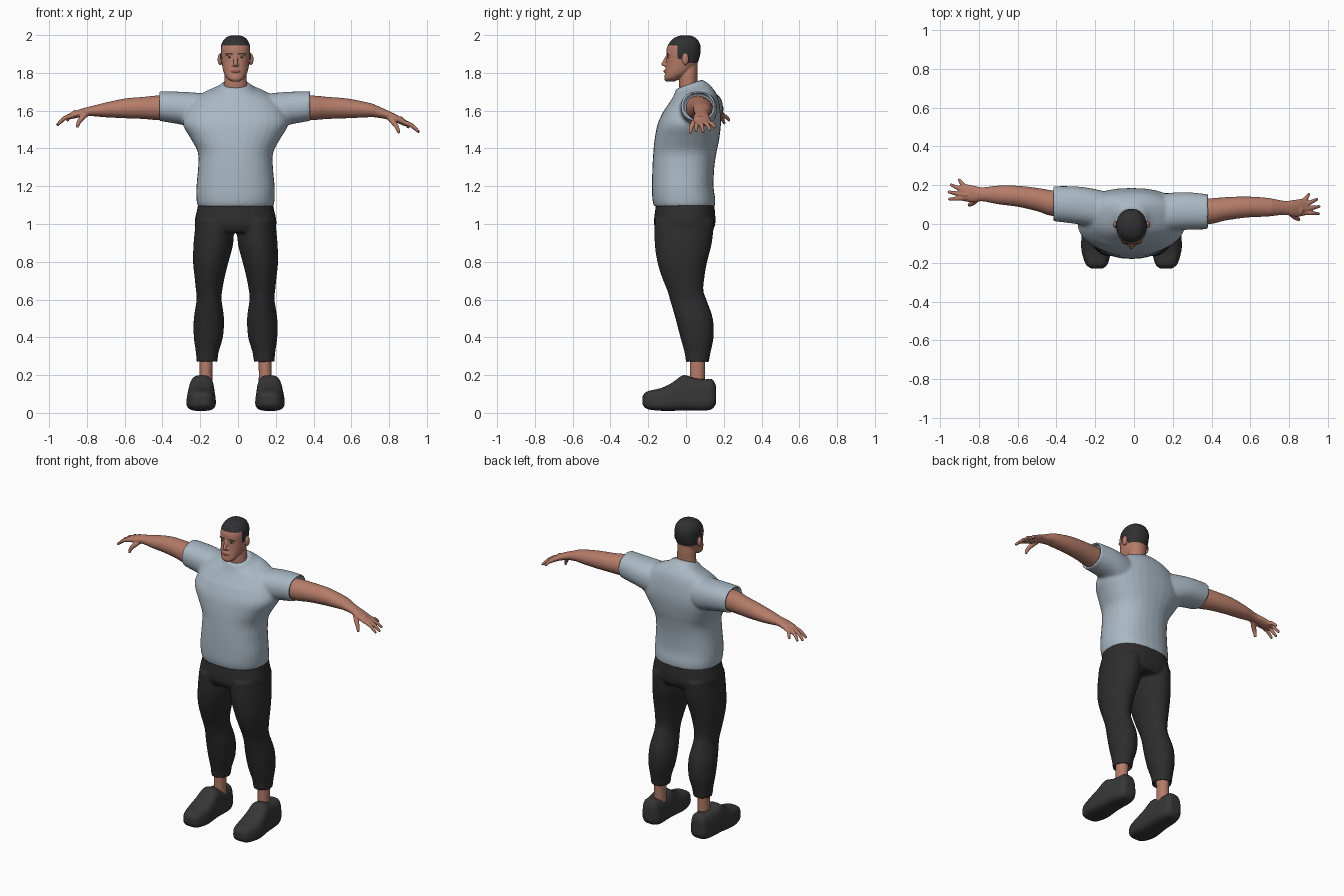
import bpy, bmesh, math
from mathutils import Vector, Matrix

cube = bpy.data.objects.get("Cube")
if cube:
    bpy.data.objects.remove(cube)

MID = -0.013  # the body's centre line
AXES = {"x": lambda t, u, v: Vector((t, u, v)),
        "y": lambda t, u, v: Vector((u, t, v)),
        "z": lambda t, u, v: Vector((u, v, t))}


def material(name, r, g, b):
    mat = bpy.data.materials.new(name)
    mat.use_nodes = True
    mat.diffuse_color = (r, g, b, 1)
    bsdf = mat.node_tree.nodes["Principled BSDF"]
    bsdf.inputs["Base Color"].default_value = (r, g, b, 1)
    bsdf.inputs["Roughness"].default_value = 0.8
    return mat


skin = material("skin brown", 0.46, 0.2, 0.14)
shirt_blue = material("shirt pale blue", 0.40, 0.48, 0.55)
trouser_black = material("trouser black", 0.026, 0.026, 0.026)
shoe_grey = material("shoe dark grey", 0.037, 0.037, 0.037)
hair_black = material("hair black", 0.03, 0.03, 0.032)
lip = material("lip brown", 0.33, 0.12, 0.09)
eye_white = material("eye white", 0.5, 0.45, 0.42)
iris_brown = material("iris brown", 0.03, 0.015, 0.01)


def catmull(rows, steps):
    """Smoothly interpolate between rows of numbers."""
    out = []
    for i in range(len(rows) - 1):
        a, b, c, d = (rows[max(0, min(len(rows) - 1, i + k))] for k in (-1, 0, 1, 2))
        for s in range(steps):
            t = s / steps
            out.append([q + 0.5 * t * (r - p + t * (2*p - 5*q + 4*r - w + t * (3*(q - r) + w - p)))
                        for p, q, r, w in zip(a, b, c, d)])
    return out + [list(rows[-1])]


def skin_rings(bm, rings, place):
    """Bridge rings of points and close both ends."""
    loops = [[bm.verts.new(place(p) if place else p) for p in ring] for ring in rings]
    n = len(loops[0])
    for a, b in zip(loops, loops[1:]):
        for i in range(n):
            j = (i + 1) % n
            bm.faces.new((a[i], a[j], b[j], b[i]))
    bm.faces.new(loops[0])
    bm.faces.new(loops[-1])


def loft(bm, rows, axis="z", power=2.0, cuff=0, place=None, n=32):
    """Rows: position, centre, half width, low edge, high edge."""
    rings = []
    for t, c, r, lo, hi in catmull(rows, 4):
        ring = []
        for i in range(n):
            a = math.tau * i / n
            u, v = (math.copysign(abs(f) ** (2 / power), f) for f in (math.cos(a), math.sin(a)))
            ring.append(AXES[axis](t, c + r * u, (lo + hi) / 2 + v * (hi - lo) / 2))
        rings.append(ring)
    if cuff:  # turn the open end inwards
        end = rings[-1]
        centre = sum(end, Vector()) / n
        back = AXES[axis](math.copysign(cuff, rows[0][0] - rows[-1][0]), 0, 0)
        inner = [centre + (p - centre) * 0.86 for p in end]
        rings += [inner, [p + back for p in inner]]
    skin_rings(bm, rings, place)


def tube(bm, points, radii, place=None, n=12):
    """Tapered round tube through a few points."""
    rows = catmull([(*p, r) for p, r in zip(points, radii)], 4)
    path = [Vector(r[:3]) for r in rows]
    rings = []
    for i, p in enumerate(path):
        along = path[min(i + 1, len(path) - 1)] - path[max(i - 1, 0)]
        turn = along.to_track_quat("Z", "Y")
        rings.append([p + turn @ Vector((math.cos(math.tau * k / n), math.sin(math.tau * k / n), 0))
                      * rows[i][3] for k in range(n)])
    skin_rings(bm, rings, place)
    tip = Matrix.Translation(place(path[-1]) if place else path[-1])
    bmesh.ops.create_icosphere(bm, subdivisions=2, radius=radii[-1], matrix=tip)


def ball(bm, centre, size):
    m = Matrix.Translation(centre) @ Matrix.Diagonal((*size, 1))
    bmesh.ops.create_uvsphere(bm, u_segments=24, v_segments=16, radius=1, matrix=m)


def finish(name, bm, mats, voxel=0, smooth=3):
    """Make the object; fuse its overlapping volumes into one smooth skin."""
    bmesh.ops.recalc_face_normals(bm, faces=bm.faces)
    mesh = bpy.data.meshes.new(name)
    bm.to_mesh(mesh)
    bm.free()
    obj = bpy.data.objects.new(name, mesh)
    bpy.context.collection.objects.link(obj)
    if voxel:
        fuse = obj.modifiers.new("fuse", "REMESH")
        fuse.mode, fuse.voxel_size = "VOXEL", voxel
        soften = obj.modifiers.new("soften", "SMOOTH")
        soften.factor, soften.iterations = 0.5, smooth
        bpy.context.view_layer.update()
        done = obj.evaluated_get(bpy.context.evaluated_depsgraph_get())
        mesh = bpy.data.meshes.new_from_object(done)
        obj.modifiers.clear()
        obj.data = mesh
    mesh.materials.clear()
    for mat in mats:
        mesh.materials.append(mat)
    mesh.shade_smooth()
    return obj


def arm_side(s):
    """Place an arm point; the left arm hangs a little lower and further forward."""
    def place(p):
        x, y, z = p
        if s < 0:
            return Vector((-x, y, z))
        t = max(0, min(1, (x - 0.4) / 0.45))
        drop = max(0, min(1, (x - 0.72) / 0.16))
        return Vector((x - 0.035 * min(1, x / 0.4) * (1 - t),
                       y - 0.04 * min(1, x / 0.4) - 0.035 * t, z - 0.037 * drop))
    return place


def leg_side(s):
    return lambda p: Vector((MID + s * p.x, p.y, p.z))


def collar_slope(p):
    rise = max(0, p.z - 1.6) / 0.14
    return Vector((p.x, p.y, p.z + (p.y - 0.03) * 0.35 * rise))


# Shirt: torso with two short sleeves
bm = bmesh.new()
torso = [(1.09, .2, -.168, .153), (1.13, .207, -.178, .155), (1.2, .207, -.18, .146),
         (1.3, .198, -.178, .15), (1.38, .2, -.173, .162), (1.45, .236, -.166, .176),
         (1.53, .28, -.15, .185), (1.6, .26, -.118, .182), (1.66, .215, -.088, .165),
         (1.695, .16, -.07, .14), (1.72, .1, -.06, .115), (1.745, .073, -.052, .085)]
loft(bm, [(z, MID, w, f, b) for z, w, f, b in torso], power=2.3, place=collar_slope)
sleeve = [(.1, .055, .1, 1.5, 1.68), (.2, .08, .1, 1.5, 1.693),
          (.3, .097, .097, 1.526, 1.7), (.42, .105, .09, 1.546, 1.703)]
for s in (-1, 1):
    loft(bm, sleeve, "x", 2.2, cuff=0.04, place=arm_side(s))
finish("shirt", bm, [shirt_blue], 0.009, 4)

# Arms with hands and fingers
arm = [(.3, .1, .06, 1.555, 1.675), (.42, .107, .066, 1.55, 1.68), (.5, .126, .06, 1.556, 1.673),
       (.6, .143, .054, 1.56, 1.664), (.7, .15, .048, 1.565, 1.643), (.78, .153, .036, 1.571, 1.623),
       (.83, .155, .043, 1.566, 1.61), (.875, .162, .045, 1.557, 1.592), (.9, .163, .037, 1.555, 1.58)]
# Each finger: knuckle, then tip
fingers = [((.885, .133, 1.572), (.952, .128, 1.53)), ((.89, .153, 1.573), (.955, .165, 1.526)),
           ((.885, .175, 1.573), (.943, .202, 1.535)), ((.875, .193, 1.572), (.902, .228, 1.55))]
for s, side in ((-1, "right"), (1, "left")):
    bm = bmesh.new()
    loft(bm, arm, "x", place=arm_side(s))
    for base, tip in fingers:
        a, b = Vector(base), Vector(tip)
        middle = (a + b) / 2 + Vector((0, 0, 0.008))
        tube(bm, [a * 1.5 - b * 0.5, a, middle, b], [.011, .012, .011, .008], arm_side(s))
    tube(bm, [(.8, .14, 1.588), (.825, .115, 1.562), (.842, .103, 1.54), (.85, .099, 1.517)],
         [.017, .015, .012, .009], arm_side(s))
    finish(side + "_arm", bm, [skin], 0.004, 3)

# Trousers: hips and two legs, cropped above the ankle
bm = bmesh.new()
hips = [(1.14, .19, -.15, .14), (1.08, .203, -.162, .152), (1, .217, -.17, .155), (.955, .19, -.15, .135)]
loft(bm, [(z, MID, w, f, b) for z, w, f, b in hips], power=2.4)
leg = [(1.02, .11, .1, -.166, .15), (.9, .117, .105, -.166, .137), (.8, .131, .094, -.152, .112),
       (.72, .137, .08, -.128, .098), (.65, .14, .07, -.1, .092), (.6, .14, .066, -.085, .108),
       (.5, .141, .08, -.056, .142), (.4, .144, .077, -.03, .146), (.32, .15, .06, -.008, .13),
       (.265, .151, .055, 0, .12)]
for s in (-1, 1):
    loft(bm, leg, cuff=0.03, place=leg_side(s))
finish("trousers", bm, [trouser_black], 0.008, 4)

# Ankles and shoes
ankle = [(.13, .157, .036, .02, .1), (.22, .157, .034, .02, .1), (.34, .155, .038, .02, .105)]
shoe = [(-.23, .178, .03, .045, .09), (-.205, .18, .06, .02, .114), (-.13, .182, .08, .011, .132),
        (-.07, .182, .08, .011, .162), (-.015, .18, .077, .012, .2), (.04, .178, .073, .012, .185),
        (.1, .175, .068, .012, .178), (.14, .174, .058, .022, .178), (.16, .174, .036, .05, .14)]


def shoe_side(s):
    def place(p):
        taper = 1.04 - 1.3 * p.z
        return Vector((MID + s * (.178 + (p.x - .178) * taper), p.y, p.z))
    return place


for s, side in ((-1, "right"), (1, "left")):
    bm = bmesh.new()
    loft(bm, ankle, place=leg_side(s))
    finish(side + "_ankle", bm, [skin])
    bm = bmesh.new()
    loft(bm, shoe, "y", 3.2, place=shoe_side(s))
    finish(side + "_shoe", bm, [shoe_grey], 0.006, 3)

# Head and neck with nose, ears, brow and lips
bm = bmesh.new()
skull = [(1.755, .02, -.108, -.06), (1.77, .044, -.115, -.03), (1.8, .062, -.111, .02),
         (1.84, .071, -.106, .055), (1.88, .076, -.103, .071), (1.92, .078, -.104, .078),
         (1.95, .075, -.094, .075), (1.978, .06, -.072, .06), (1.994, .037, -.042, .034), (1.999, .01, -.015, .01)]
loft(bm, [(z, MID, w, f, b) for z, w, f, b in skull], power=2.2)
neck = [(1.67, .07, -.03, .08), (1.74, .061, -.037, .062), (1.8, .057, -.034, .062), (1.86, .05, -.02, .06)]
loft(bm, [(z, MID, w, f, b) for z, w, f, b in neck])
tube(bm, [(MID, -.096, 1.893), (MID, -.11, 1.865), (MID, -.12, 1.846)], [.008, .01, .011])
ball(bm, (MID, -.107, 1.841), (.019, .011, .009))
ball(bm, (MID, -.106, 1.809), (.026, .013, .01))
for s in (-1, 1):
    ball(bm, (MID + s * .082, -.003, 1.872), (.013, .018, .031))
    ball(bm, (MID + s * .03, -.091, 1.899), (.025, .012, .008))
head = finish("head", bm, [skin, hair_black, lip], 0.003, 4)


def is_hair(p):
    if abs(p.x - MID) > .081 and p.z < 1.905:
        return False  # ears
    if p.y < -.045:
        return p.z > 1.946
    if p.y < .012:
        return p.z > 1.875 - (p.y + .045) * .2
    return p.z > 1.853


def is_brow(p):
    x = abs(p.x - MID)
    return .012 < x < .05 and p.y < -.05 and abs(p.z - 1.9 - (.03 - abs(x - .034)) * .1) < .0035


for face in head.data.polygons:
    p = face.center
    if is_hair(p) or is_brow(p):
        face.material_index = 1
    elif p.y < -.09 and ((p.x - MID) / .026) ** 2 + ((p.z - 1.809) / .009) ** 2 < 1:
        face.material_index = 2

# Eyes set into the face
for s, side in ((-1, "right"), (1, "left")):
    for part, mat, y, size in (("eye", eye_white, -.0905, (.012, .008, .005)),
                               ("iris", iris_brown, -.0955, (.005, .0045, .0045))):
        bm = bmesh.new()
        ball(bm, (MID + s * .031, y, 1.883), size)
        finish(side + "_" + part, bm, [mat])
